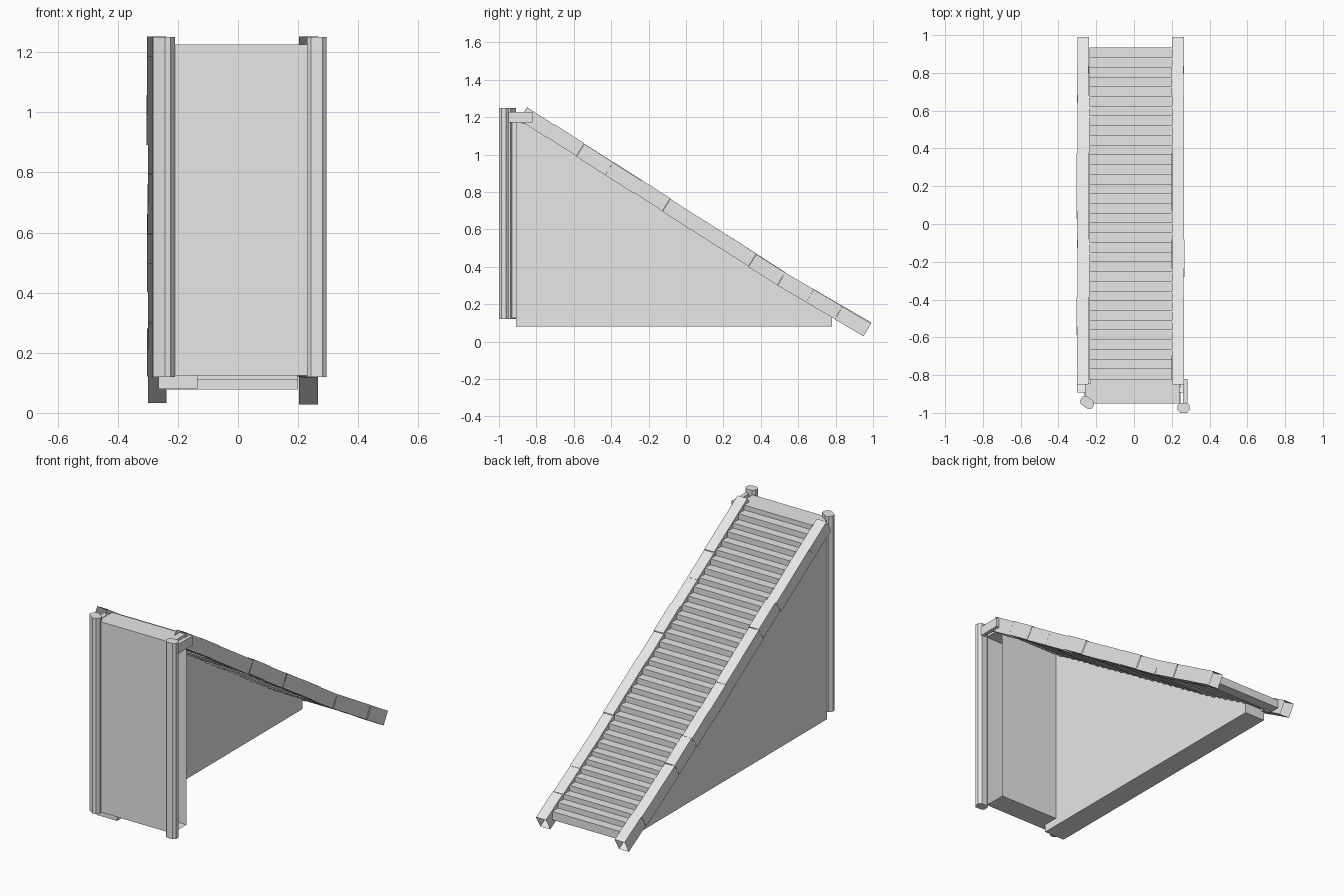
import bpy, bmesh, math, random
from mathutils import Vector, Matrix

random.seed(4)
cube = bpy.data.objects.get("Cube")
if cube:
    bpy.data.objects.remove(cube)

grey = bpy.data.materials.new("light grey")
grey.use_nodes = True
colour = (0.8, 0.8, 0.8, 1)
grey.diffuse_color = colour
grey.node_tree.nodes["Principled BSDF"].inputs["Base Color"].default_value = colour


def finish(bm, name):
    mesh = bpy.data.meshes.new(name)
    bm.to_mesh(mesh)
    bm.free()
    mesh.materials.append(grey)
    obj = bpy.data.objects.new(name, mesh)
    bpy.context.collection.objects.link(obj)
    return obj


def add_box(bm, centre, size, rot=Matrix(), open_axis=None, both=False):
    """Add a box; open_axis drops its + face (both drops the - face too)."""
    verts = bmesh.ops.create_cube(bm, size=1)["verts"]
    faces = {f for v in verts for f in v.link_faces}
    if open_axis is not None:
        drop = [f for f in faces if f.normal[open_axis] > 0.5
                or (both and f.normal[open_axis] < -0.5)]
        bmesh.ops.delete(bm, geom=drop, context="FACES_ONLY")
    mat = Matrix.Translation(centre) @ rot @ Matrix.Diagonal((*size, 1))
    bmesh.ops.transform(bm, matrix=mat, verts=verts)


def extrude_profile(name, points, direction):
    bm = bmesh.new()
    face = bm.faces.new([bm.verts.new(p) for p in points])
    top = bmesh.ops.extrude_face_region(bm, geom=[face])["geom"]
    moved = [g for g in top if isinstance(g, bmesh.types.BMVert)]
    bmesh.ops.translate(bm, verts=moved, vec=direction)
    bmesh.ops.recalc_face_normals(bm, faces=bm.faces)
    return finish(bm, name)


# Height of the rail's top edge along the slope, with a slight sag
SLOPE = [(-0.85, 1.255), (0, 0.71), (0.52, 0.375), (0.99, 0.1)]


def rail_top(y):
    for (y0, z0), (y1, z1) in zip(SLOPE, SLOPE[1:]):
        if y <= y1 or y1 == SLOPE[-1][0]:
            return z0 + (z1 - z0) * (y - y0) / (y1 - y0)


# Side rails made of short hollow sections
def rail(name, x):
    bm = bmesh.new()
    count, depth = 12, 0.08
    step = (SLOPE[-1][0] - SLOPE[0][0]) / count
    for i in range(count):
        y0 = SLOPE[0][0] + i * step
        a = Vector((x, y0, rail_top(y0)))
        b = Vector((x, y0 + step, rail_top(y0 + step)))
        tilt = math.atan2(b.z - a.z, step)
        rot = Matrix.Rotation(tilt, 4, "X")
        shift = Vector((random.uniform(-0.003, 0.003), 0, random.uniform(-0.003, 0.003)))
        centre = (a + b) / 2 + rot @ Vector((0, 0, -depth / 2)) + shift
        add_box(bm, centre, (0.063, (b - a).length, depth), rot, 1, True)
    finish(bm, name)


rail("right_rail", -0.27)
rail("left_rail", 0.232)

# Stair treads
bm = bmesh.new()
pitch = 0.0515
for i in range(34):
    y = 0.93 - pitch * (i + 0.5)
    z = rail_top(y) - 0.022 + random.uniform(-0.002, 0.002)
    add_box(bm, (-0.018, y, z - 0.024), (0.436, pitch + 0.008, 0.048))
finish(bm, "stair_treads")

# Top landing
bm = bmesh.new()
add_box(bm, (0.005, -0.885, 1.2), (0.47, 0.13, 0.05))
finish(bm, "top_landing")

# Hollow front wall, open on its left end
bm = bmesh.new()
add_box(bm, (0.01, -0.885, 0.65), (0.47, 0.13, 1.05), open_axis=0)
finish(bm, "front_wall")

# Side wall under the right half of the stairs
extrude_profile("side_wall",
                [(-0.265, -0.91, 0.08), (-0.265, 0.78, 0.08), (-0.265, 0.78, 0.14),
                 (-0.265, -0.82, 1.15), (-0.265, -0.91, 1.18)], (0.13, 0, 0))


# Chamfered corner posts
def post(name, x, y, width, depth, turn):
    w, d, c = width / 2, depth / 2, 0.014
    corner = [(w - c, -d), (w, c - d), (w, d - c), (w - c, d)]
    outline = corner + [(-px, -py) for px, py in corner]
    obj = extrude_profile(name, [(px, py, 0) for px, py in outline], (0, 0, 1.13))
    obj.location = (x, y, 0.12)
    obj.rotation_euler.z = math.radians(turn)


post("right_post", -0.248, -0.945, 0.075, 0.052, -35)
post("left_post", 0.262, -0.974, 0.066, 0.052, 0)

# Short beams joining the posts to the rails
bm = bmesh.new()
add_box(bm, (0.272, -0.885, 1.2), (0.024, 0.13, 0.055))
add_box(bm, (-0.245, -0.89, 1.2), (0.03, 0.09, 0.055))
finish(bm, "post_beams")
